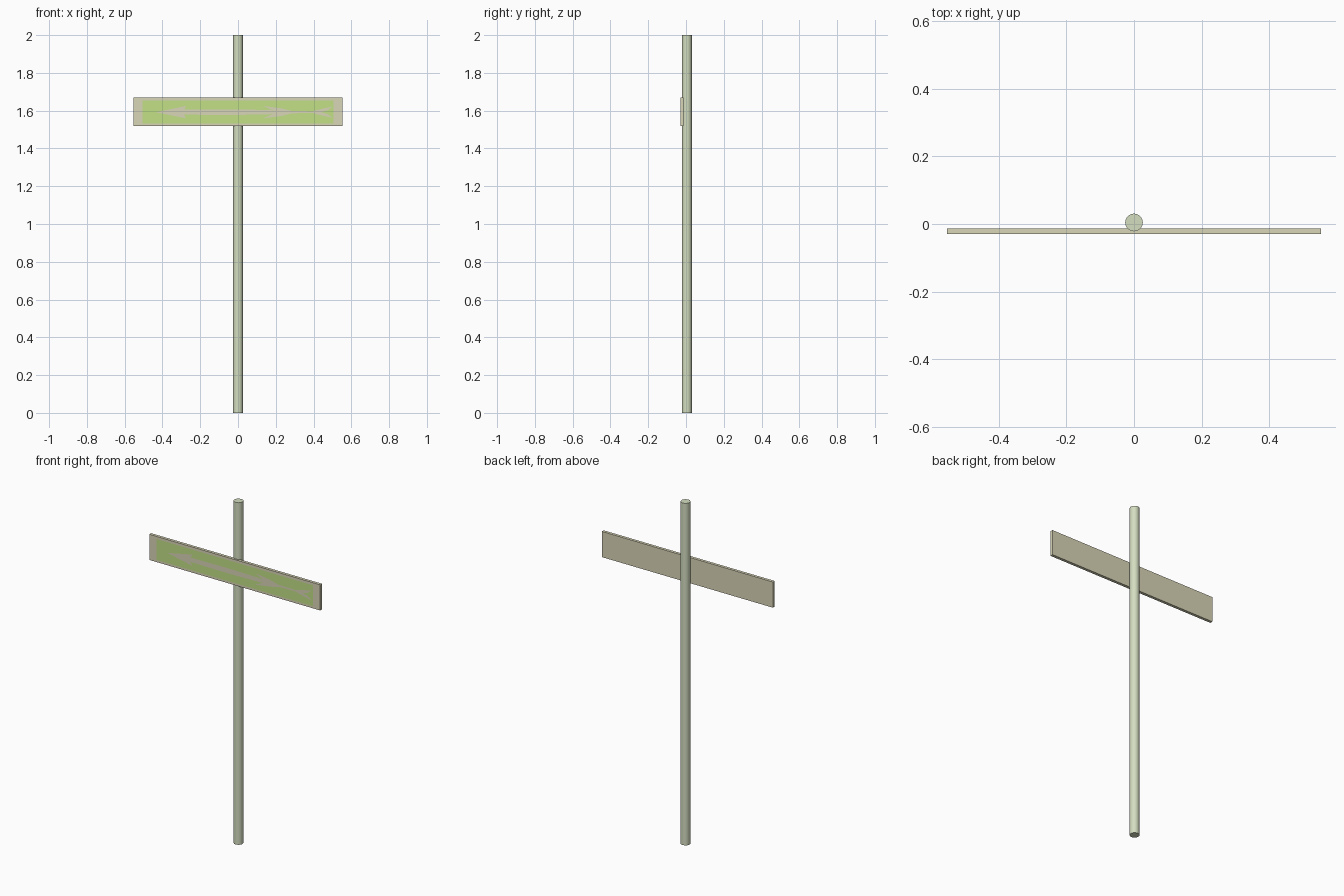
import bpy, bmesh, math

if "Cube" in bpy.data.objects:
    bpy.data.objects.remove(bpy.data.objects["Cube"])


def material(name, rgb):
    m = bpy.data.materials.new(name)
    m.diffuse_color = (*rgb, 1)
    m.use_nodes = True
    m.node_tree.nodes["Principled BSDF"].inputs["Base Color"].default_value = m.diffuse_color
    return m


CREAM = material("cream", (0.70, 0.67, 0.48))
GREEN = material("green", (0.54, 0.75, 0.24))
PALE = material("pale_green", (0.66, 0.73, 0.53))
ARROW_Z = 1.592
BOARD_FRONT = -0.030


def add_decal(name, outlines, y, mat):
    """Flat front-facing shapes from (x, z) outlines."""
    bm = bmesh.new()
    for outline in outlines:
        f = bm.faces.new([bm.verts.new((x, y, z)) for x, z in outline])
        f.normal_update()
        if f.normal.y > 0:
            f.normal_flip()
    bmesh.ops.triangulate(bm, faces=[f for f in bm.faces if len(f.verts) > 4])
    me = bpy.data.meshes.new(name)
    bm.to_mesh(me)
    bm.free()
    ob = bpy.data.objects.new(name, me)
    bpy.context.collection.objects.link(ob)
    me.materials.append(mat)
    return ob


def mirrored(half):
    """Close a half outline (x, height) by mirroring it about the arrow axis."""
    back = [(x, -h) for x, h in reversed(half) if h > 0]
    return [(x, ARROW_Z + h) for x, h in half + back]


# Round post
bpy.ops.mesh.primitive_cylinder_add(vertices=32, radius=0.026, depth=2,
                                    location=(0, 0.0045, 1))
post = bpy.context.object
post.name = "post"
post.data.materials.append(PALE)
bpy.ops.object.shade_smooth_by_angle(angle=math.radians(35))

# Sign board
bpy.ops.mesh.primitive_cube_add(size=1, location=(0, BOARD_FRONT + 0.0085, 1.594))
board = bpy.context.object
board.name = "sign_board"
board.scale = (1.106, 0.017, 0.15)
bpy.ops.object.transform_apply(location=False, rotation=False, scale=True)
board.data.materials.append(CREAM)

# Green field
x, z0, z1 = 0.505, 1.532, 1.654
add_decal("green_panel", [[(-x, z0), (x, z0), (x, z1), (-x, z1)]],
          BOARD_FRONT - 0.0004, GREEN)

# Arrow: head and shaft, swept barbs, tail fletching
head = mirrored([(-0.435, 0), (-0.275, 0.033), (-0.285, 0.013),
                 (-0.05, 0.015), (0.15, 0.012), (0.23, 0.007), (0.42, 0.004)])
barbs = mirrored([(0.31, 0), (0.23, 0.020), (0.13, 0.034), (0.17, 0.016), (0.21, 0)])
tail = mirrored([(0.38, 0), (0.42, 0.012), (0.50, 0.030), (0.475, 0.010), (0.44, 0)])
add_decal("arrow", [head], BOARD_FRONT - 0.0008, CREAM)
add_decal("arrow_feathers", [barbs, tail], BOARD_FRONT - 0.0010, CREAM)
